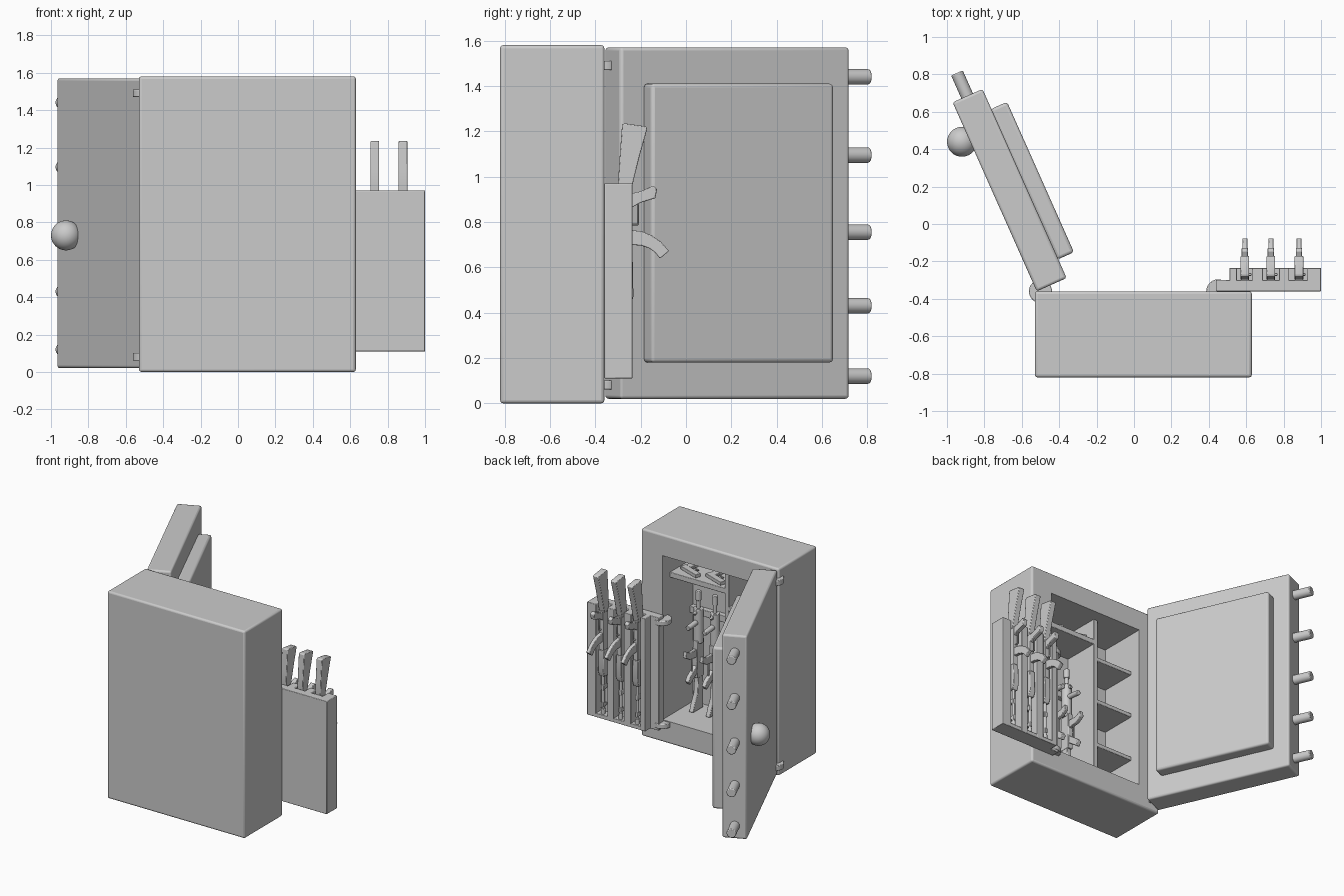
import bpy, bmesh, math
from mathutils import Matrix, Vector

if "Cube" in bpy.data.objects:
    bpy.data.objects.remove(bpy.data.objects["Cube"])


def finish(name, bm, bevel=0.0, segs=2, mat=None):
    bmesh.ops.recalc_face_normals(bm, faces=bm.faces)
    me = bpy.data.meshes.new(name)
    bm.to_mesh(me)
    bm.free()
    ob = bpy.data.objects.new(name, me)
    bpy.context.collection.objects.link(ob)
    if mat:
        ob.matrix_world = mat
    if bevel:
        b = ob.modifiers.new("bevel", 'BEVEL')
        b.width, b.segments, b.limit_method = bevel, segs, 'ANGLE'
    bpy.ops.object.select_all(action='DESELECT')
    ob.select_set(True)
    bpy.context.view_layer.objects.active = ob
    bpy.ops.object.shade_smooth_by_angle(angle=math.radians(35))
    return ob


def add_box(bm, x0, x1, y0, y1, z0, z1):
    m = Matrix.Translation(((x0 + x1) / 2, (y0 + y1) / 2, (z0 + z1) / 2)) @ \
        Matrix.Diagonal((x1 - x0, y1 - y0, z1 - z0, 1))
    bmesh.ops.create_cube(bm, size=1, matrix=m)


def add_rod(bm, a, b, r, n=16):
    a, b = Vector(a), Vector(b)
    d = b - a
    m = Matrix.Translation((a + b) / 2) @ d.to_track_quat('Z', 'Y').to_matrix().to_4x4()
    bmesh.ops.create_cone(bm, cap_ends=True, segments=n, radius1=r, radius2=r, depth=d.length, matrix=m)


def add_profile(bm, pts, w):
    # side outline in (y, z), extruded along x, centred on x = 0
    f = bm.faces.new([bm.verts.new((-w / 2, y, z)) for y, z in pts])
    r = bmesh.ops.extrude_face_region(bm, geom=[f])
    bmesh.ops.translate(bm, vec=(w, 0, 0), verts=[v for v in r['geom'] if isinstance(v, bmesh.types.BMVert)])


def box(name, *c, bevel=0.0, segs=2, mat=None):
    bm = bmesh.new()
    add_box(bm, *c)
    return finish(name, bm, bevel, segs, mat)


def rod(name, a, b, r, bevel=0.0, mat=None, n=24):
    bm = bmesh.new()
    add_rod(bm, a, b, r, n)
    return finish(name, bm, bevel, 2, mat)


def copies(ob, offsets):
    for i, o in enumerate(offsets):
        c = ob if i == 0 else ob.copy()
        if i:
            bpy.context.collection.objects.link(c)
        c.location = o


# safe body, hollowed from the open face
X0, X1, Z0, Z1 = -0.35, 0.45, 0.17, 1.42
body = box("safe_body", -0.53, 0.63, -0.82, -0.36, 0, 1.58)
cutter = box("cavity_cutter", X0, X1, -0.73, -0.2, Z0, Z1)
cutter.hide_render = True
cutter.hide_set(True)
bo = body.modifiers.new("cavity", 'BOOLEAN')
bo.object, bo.operation, bo.solver = cutter, 'DIFFERENCE', 'EXACT'
bv = body.modifiers.new("bevel", 'BEVEL')
bv.width, bv.segments, bv.limit_method = 0.014, 3, 'ANGLE'
body.modifiers.move(0, len(body.modifiers) - 1)

# interior divider and shelves
box("divider", -0.045, -0.01, -0.74, -0.45, Z0 - .01, Z1 + .01, bevel=0.004)
for i, z in enumerate((0.42, 0.77, 1.11)):
    box(f"side_shelf_{i}", X0 - .01, -0.03, -0.74, -0.45, z - 0.015, z + 0.015, bevel=0.004)
box("top_shelf", -0.03, X1 + .01, -0.74, -0.45, 1.22, 1.26, bevel=0.004)
box("rifle_rest", -0.03, X1 + .01, -0.74, -0.69, 0.86, 0.91, bevel=0.004)

# open door, in hinge space: x along the door, -y towards its inner face
D = Matrix.Translation((-0.52, -0.36, 0)) @ Matrix.Rotation(math.radians(114), 4, 'Z')
box("door_slab", 0, 1.106, -0.175, 0, 0.02, 1.57, bevel=0.014, segs=3, mat=D)
box("door_inner_panel", 0.11, 0.99, -0.267, -0.17, 0.18, 1.41, bevel=0.016, segs=3, mat=D)
for i, z in enumerate((0.12, 0.43, 0.755, 1.095, 1.44)):
    rod(f"lock_bolt_{i}", (1.05, -0.085, z), (1.24, -0.085, z), 0.034, 0.006, D)
bm = bmesh.new()
bmesh.ops.create_uvsphere(bm, u_segments=32, v_segments=20, radius=0.08,
                          matrix=Matrix.Translation((0.893, 0.04, 0.73)))
finish("door_knob", bm, mat=D)

# hinge discs for door and rack
for i, z in enumerate((0.08, 1.49)):
    rod(f"door_hinge_{i}", (-0.50, -0.36, z - .02), (-0.50, -0.36, z + .02), 0.062, 0.004)
for i, z in enumerate((0.145, 0.93)):
    rod(f"rack_hinge_{i}", (0.45, -0.36, z - .018), (0.45, -0.36, z + .018), 0.064, 0.004)

# swing-out rack: back plate, ridges and bottom lip
box("rack_plate", 0.44, 1.0, -0.36, -0.30, 0.11, 0.97, bevel=0.004)
for i, (a, b) in enumerate(((0.51, 0.55), (0.63, 0.69), (0.775, 0.83), (0.925, 1.0))):
    box(f"rack_ridge_{i}", a, b, -0.31, -0.235, 0.11, 0.97, bevel=0.004)
box("rack_bottom", 0.51, 1.0, -0.31, -0.236, 0.11, 0.14, bevel=0.003)

# rack rifles, muzzle down
bm = bmesh.new()
add_profile(bm, [(-.292, .92), (-.245, .92), (-.232, .98), (-.205, 1.09), (-.17, 1.215),
                 (-.18, 1.222), (-.27, 1.235), (-.282, 1.23), (-.293, 1.08), (-.30, .97)], .046)
add_profile(bm, [(-.297, .63), (-.237, .63), (-.237, .93), (-.28, .93), (-.295, .90)], .04)
add_profile(bm, [(-.245, .86), (-.20, .885), (-.135, .905), (-.128, .945), (-.145, .96),
                 (-.20, .935), (-.245, .925)], .034)
mag_hi = [(-.245, .765), (-.19, .757), (-.15, .74), (-.11, .712), (-.075, .672)]
mag_lo = [(-.115, .638), (-.135, .664), (-.16, .683), (-.195, .695), (-.245, .70)]
add_profile(bm, mag_hi + mag_lo, .028)
add_box(bm, -.006, .006, -.24, -.208, .785, .793)
add_box(bm, -.006, .006, -.216, -.208, .79, .88)
add_profile(bm, [(-.29, .43), (-.245, .43), (-.232, .47), (-.235, .63), (-.295, .63)], .046)
add_rod(bm, (0, -.262, .15), (0, -.262, .45), .011)
add_rod(bm, (0, -.284, .34), (0, -.284, .45), .011)
add_rod(bm, (0, -.262, .13), (0, -.262, .18), .016)
add_profile(bm, [(-.298, .20), (-.248, .19), (-.248, .23), (-.298, .215)], .022)
add_profile(bm, [(-.297, .33), (-.25, .32), (-.25, .36), (-.297, .36)], .026)
add_rod(bm, (.0, -.27, .83), (.035, -.27, .83), .007)
copies(finish("rack_rifle", bm, bevel=0.006), [(0.593, 0, 0), (0.732, 0, 0), (0.882, 0, 0)])

# carbines standing in the safe, muzzle up
bm = bmesh.new()
add_profile(bm, [(-.68, .175), (-.56, .175), (-.585, .24), (-.615, .30), (-.625, .44), (-.68, .44)], .036)
add_profile(bm, [(-.69, .42), (-.61, .42), (-.605, .55), (-.61, .70), (-.69, .70)], .042)
add_profile(bm, [(-.615, .46), (-.53, .40), (-.51, .43), (-.53, .46), (-.615, .52)], .032)
add_profile(bm, [(-.615, .58), (-.53, .59), (-.48, .62), (-.49, .665), (-.54, .64), (-.615, .64)], .028)
add_box(bm, -.006, .006, -.575, -.567, .48, .59)
add_rod(bm, (0, -.65, .68), (0, -.65, .94), .036)
add_rod(bm, (0, -.65, .92), (0, -.65, 1.06), .014)
add_rod(bm, (0, -.65, 1.0), (0, -.65, 1.07), .021)
add_rod(bm, (0, -.63, .84), (0, -.52, .83), .019)
add_profile(bm, [(-.66, .91), (-.60, .90), (-.595, .915), (-.66, .95)], .02)
copies(finish("standing_carbine", bm, bevel=0.004), [(0.35, 0, 0), (0.21, 0, 0), (0.07, 0, 0)])

# handguns lying on the top shelf
bm = bmesh.new()
add_profile(bm, [(-.09, .02), (.09, .02), (.09, .065), (-.09, .065)], .026)
add_profile(bm, [(-.085, .03), (-.03, .03), (-.05, -.06), (-.105, -.055)], .024)
add_box(bm, -.005, .005, -.035, .02, -.015, -.008)
add_box(bm, -.005, .005, .013, .02, -.012, .025)
bmesh.ops.rotate(bm, matrix=Matrix.Rotation(math.radians(90), 3, 'Y'), verts=bm.verts)
bmesh.ops.rotate(bm, matrix=Matrix.Rotation(math.radians(70), 3, 'Z'), verts=bm.verts)
copies(finish("shelf_handgun", bm, bevel=0.003), [(0.31, -0.56, 1.274), (0.10, -0.56, 1.274)])
